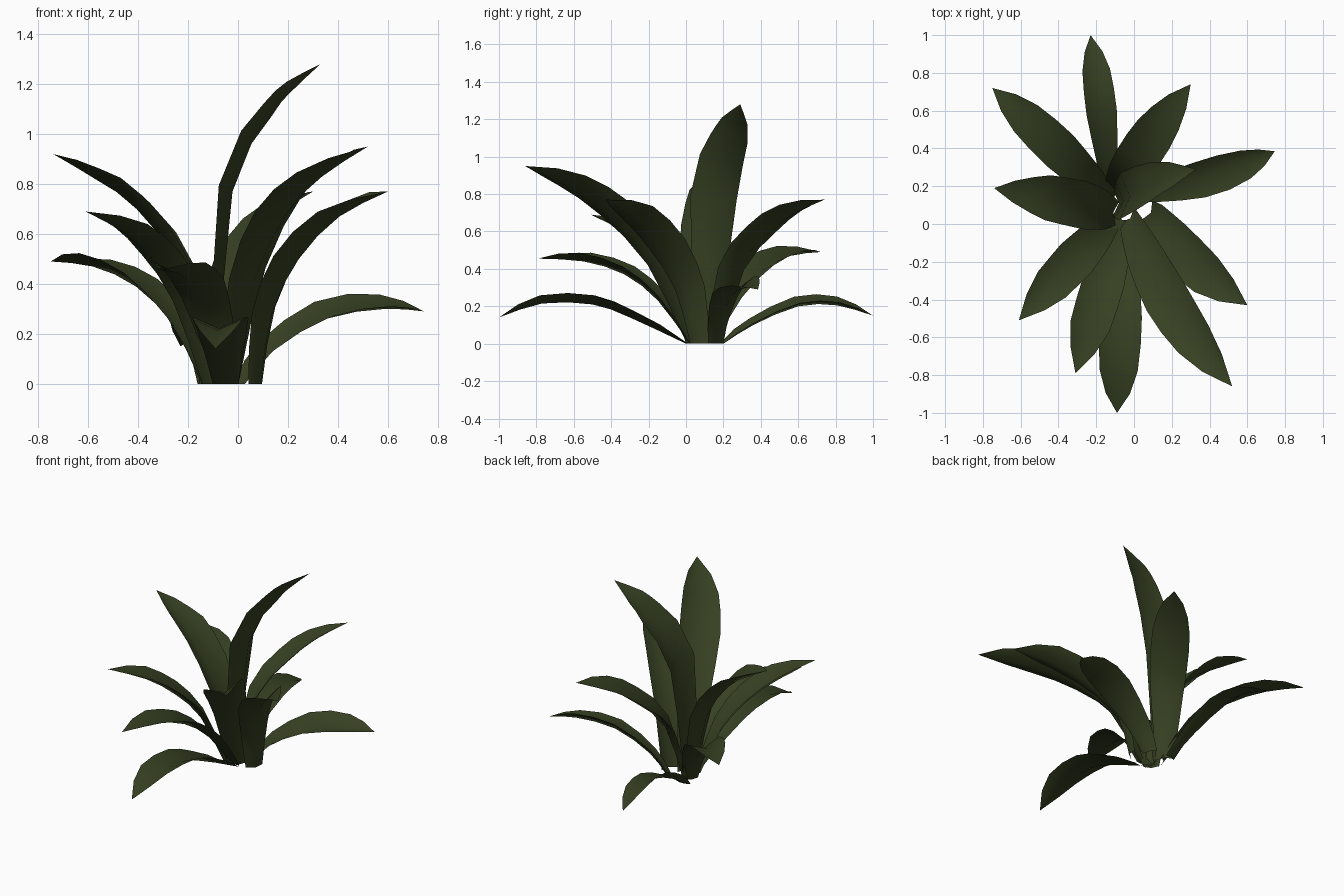
import bpy, math
from mathutils import Vector, Matrix

if "Cube" in bpy.data.objects:
    bpy.data.objects.remove(bpy.data.objects["Cube"])

green = bpy.data.materials.new("dark_leaf_green")
green.diffuse_color = (0.037, 0.052, 0.016, 1)
green.use_nodes = True
green.node_tree.nodes["Principled BSDF"].inputs["Base Color"].default_value = green.diffuse_color

# Each leaf: base xy, tip xyz, midrib (plan fraction, height) x3, full width
LEAVES = [
    ((-.13, .20), (-.23, 1.0, .15), (.20, .10), (.50, .20), (.76, .205), .17),
    ((-.10, .17), (.30, .74, .77), (.17, .38), (.44, .57), (.70, .69), .24),
    ((.02, .17), (.745, .385, .29), (.15, .13), (.45, .26), (.78, .30), .21),
    ((-.08, .11), (.33, .29, 1.28), (.15, .77), (.54, 1.07), (.73, 1.17), .25),
    ((.09, .06), (.60, -.43, .77), (.10, .28), (.33, .50), (.65, .67), .25),
    ((-.02, .03), (.52, -.86, .95), (.20, .42), (.46, .68), (.71, .83), .26),
    ((-.05, .00), (-.09, -1.0, .14), (.30, .14), (.50, .21), (.77, .215), .23),
    ((-.06, .02), (-.31, -.79, .455), (.21, .23), (.43, .37), (.70, .44), .23),
    ((-.12, .02), (-.61, -.51, .69), (.20, .31), (.42, .48), (.67, .60), .22),
    ((-.11, .06), (-.74, .19, .92), (.16, .43), (.47, .70), (.72, .815), .26),
    ((-.13, .13), (-.75, .72, .49), (.20, .23), (.45, .39), (.73, .47), .22),
]
# roll in degrees (left edge up) and sideways bow (to the left) of each leaf
TWIST = [(12, 0), (-10, 0), (17, -.02), (-25, .02), (15, -.025), (17, -.04),
         (0, 0), (0, 0), (0, 0), (8, 0), (8, 0)]
# width along the blade (arc fraction, share of full width)
TAPER = [(0, .45), (.3, .78), (.55, 1), (.75, .93), (.89, .55), (1, 0)]


def taper(s):
    for (a, u), (b, v) in zip(TAPER, TAPER[1:]):
        if s <= b:
            return u + (v - u) * (s - a) / (b - a)
    return 0


def smooth_path(pts, steps=2):
    """Catmull-Rom path through the points."""
    p = [2 * pts[0] - pts[1]] + pts + [2 * pts[-1] - pts[-2]]
    out = []
    for i in range(1, len(p) - 2):
        a, b, c, d = p[i - 1:i + 3]
        for k in range(steps):
            t = k / steps
            out.append(.5 * (2 * b + (c - a) * t + (2 * a - 5 * b + 4 * c - d) * t * t
                             + (3 * b - a - 3 * c + d) * t ** 3))
    return out + [pts[-1]]


def leaf(n, base, tip, m1, m2, m3, width, roll, bow):
    b, t = Vector((*base, 0)), Vector(tip)
    flat = Vector((t.x - b.x, t.y - b.y, 0))
    left = Vector((-flat.y, flat.x, 0)).normalized()
    pts = [b] + [b + flat * f + left * bow * math.sin(math.pi * f) + Vector((0, 0, z))
                 for f, z in (m1, m2, m3)] + [t]
    path = smooth_path(pts)
    lens = [0]
    for p, q in zip(path, path[1:]):
        lens.append(lens[-1] + (q - p).length)
    verts, faces = [], []
    # folded blade: two edges raised above the midrib
    for i, p in enumerate(path[:-1]):
        d = (path[i + 1] - path[max(i - 1, 0)]).normalized()
        side = (left - d * left.dot(d)).normalized()
        side = Matrix.Rotation(math.radians(roll), 3, d) @ side
        up = d.cross(side).normalized()
        w = width * taper(lens[i] / lens[-1])
        row = [p + side * w / 2 + up * w * .22, p.copy(), p - side * w / 2 + up * w * .22]
        if i == 0:
            for v in row:
                v.z = 0
        verts += row
    for i in range(len(path) - 2):
        for j in (0, 1):
            a = 3 * i + j
            faces.append((a, a + 1, a + 4, a + 3))
    e = 3 * (len(path) - 2)
    verts.append(t)
    faces += [(e, e + 1, e + 3), (e + 1, e + 2, e + 3)]
    me = bpy.data.meshes.new(f"leaf_{n}")
    me.from_pydata(verts, [], faces)
    me.materials.append(green)
    me.shade_smooth()
    ob = bpy.data.objects.new(f"leaf_{n}", me)
    bpy.context.collection.objects.link(ob)


for n, (spec, twist) in enumerate(zip(LEAVES, TWIST), 1):
    leaf(n, *spec, *twist)
